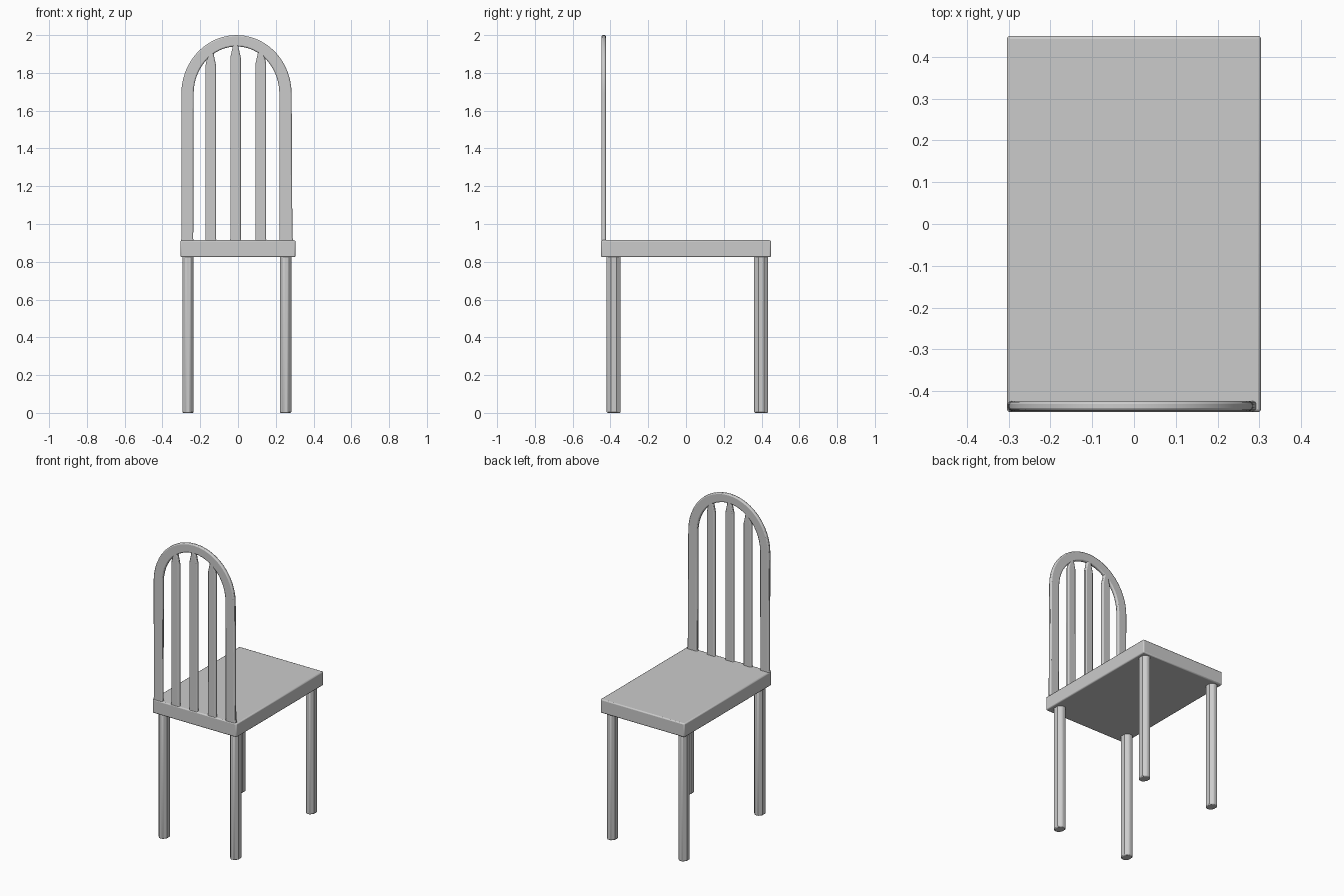
import bpy
import bmesh
from math import cos, sin, pi, radians
from mathutils import Matrix

cube = bpy.data.objects.get("Cube")
if cube:
    bpy.data.objects.remove(cube)

# Single plain grey finish
grey = bpy.data.materials.new("plain grey")
grey.use_nodes = True
colour = (0.6, 0.6, 0.6, 1)
grey.diffuse_color = colour
grey.node_tree.nodes["Principled BSDF"].inputs["Base Color"].default_value = colour

BACK_Y, BACK_DEPTH = -0.447, 0.023
CENTRE_X = -0.008
SEAT_TOP = 0.912


def finish(name, bm, bevel):
    """Turn a bmesh into a softly bevelled object."""
    bmesh.ops.recalc_face_normals(bm, faces=bm.faces)
    mesh = bpy.data.meshes.new(name)
    bm.to_mesh(mesh)
    bm.free()
    mesh.materials.append(grey)
    obj = bpy.data.objects.new(name, mesh)
    bpy.context.collection.objects.link(obj)
    mod = obj.modifiers.new("soft edges", "BEVEL")
    mod.width = bevel
    mod.segments = 2
    mod.limit_method = "ANGLE"
    mod.angle_limit = radians(40)
    bpy.ops.object.select_all(action="DESELECT")
    obj.select_set(True)
    bpy.context.view_layer.objects.active = obj
    bpy.ops.object.shade_smooth_by_angle(angle=radians(35))


def panel(name, outline):
    """Extrude an x-z outline through the thickness of the backrest."""
    bm = bmesh.new()
    face = bm.faces.new([bm.verts.new((x, BACK_Y, z)) for x, z in outline])
    new = bmesh.ops.extrude_face_region(bm, geom=[face], use_keep_orig=True)["geom"]
    verts = [g for g in new if isinstance(g, bmesh.types.BMVert)]
    bmesh.ops.translate(bm, verts=verts, vec=(0, BACK_DEPTH, 0))
    finish(name, bm, 0.007)


def flare(x, half, side):
    """Rounded foot where an upright meets the seat, from the seat up."""
    r = 0.02
    arc = [i * pi / 8 for i in range(5)]
    return [(x + side * (half + r - r * sin(a)), SEAT_TOP - 0.01 + r - r * cos(a))
            for a in arc]


def arch(half, spring, rise, steps=24):
    """Half-ellipse from the left-hand post over to the right-hand one."""
    return [(CENTRE_X + half * cos(pi * i / steps), spring + rise * sin(pi * i / steps))
            for i in range(steps + 1)]


# Seat slab
bm = bmesh.new()
bmesh.ops.create_cube(bm, size=1)
bmesh.ops.scale(bm, verts=bm.verts, vec=(0.608, 0.9, 0.09))
bmesh.ops.translate(bm, verts=bm.verts, vec=(0, 0, 0.869))
finish("seat", bm, 0.007)

# Legs: eight-sided, slightly deeper than wide
for side, x in (("right", -0.265), ("left", 0.252)):
    for end, y in (("front", -0.383), ("back", 0.398)):
        bm = bmesh.new()
        bmesh.ops.create_cone(bm, cap_ends=True, segments=8, radius1=0.5,
                              radius2=0.5, depth=0.83,
                              matrix=Matrix.Rotation(pi / 8, 4, "Z"))
        bmesh.ops.scale(bm, verts=bm.verts, vec=(0.065, 0.08, 1))
        bmesh.ops.translate(bm, verts=bm.verts, vec=(x, y, 0.415))
        finish(f"{end}_{side}_leg", bm, 0.006)

# Arched backrest frame: outer edge, then the inner edge back again
outer = arch(0.292, 1.69, 0.31)
inner = arch(0.227, 1.69, 0.25)
outline = [(0.295, 0.86), (0.295, 0.905), (0.288, 0.93)] + outer
outline += [(-0.298, 0.93), (-0.303, 0.905), (-0.303, 0.86), (-0.215, 0.86)]
outline += flare(CENTRE_X - 0.255, 0.026, 1)
outline += inner[::-1]
outline += flare(CENTRE_X + 0.255, 0.026, -1)[::-1] + [(0.2, 0.86)]
panel("back_frame", outline)

# Upright slats with tapered tops
for name, x, top in (("right_slat", -0.144, 1.92), ("middle_slat", -0.013, 1.96),
                     ("left_slat", 0.121, 1.93)):
    h = 0.028
    outline = [(x - h - 0.02, 0.86)] + flare(x, h, -1)
    outline += [(x - h, top - 0.08), (x - h * 0.6, top - 0.03), (x - h * 0.5, top),
                (x + h * 0.5, top), (x + h * 0.6, top - 0.03), (x + h, top - 0.08)]
    outline += flare(x, h, 1)[::-1] + [(x + h + 0.02, 0.86)]
    panel(name, outline)
